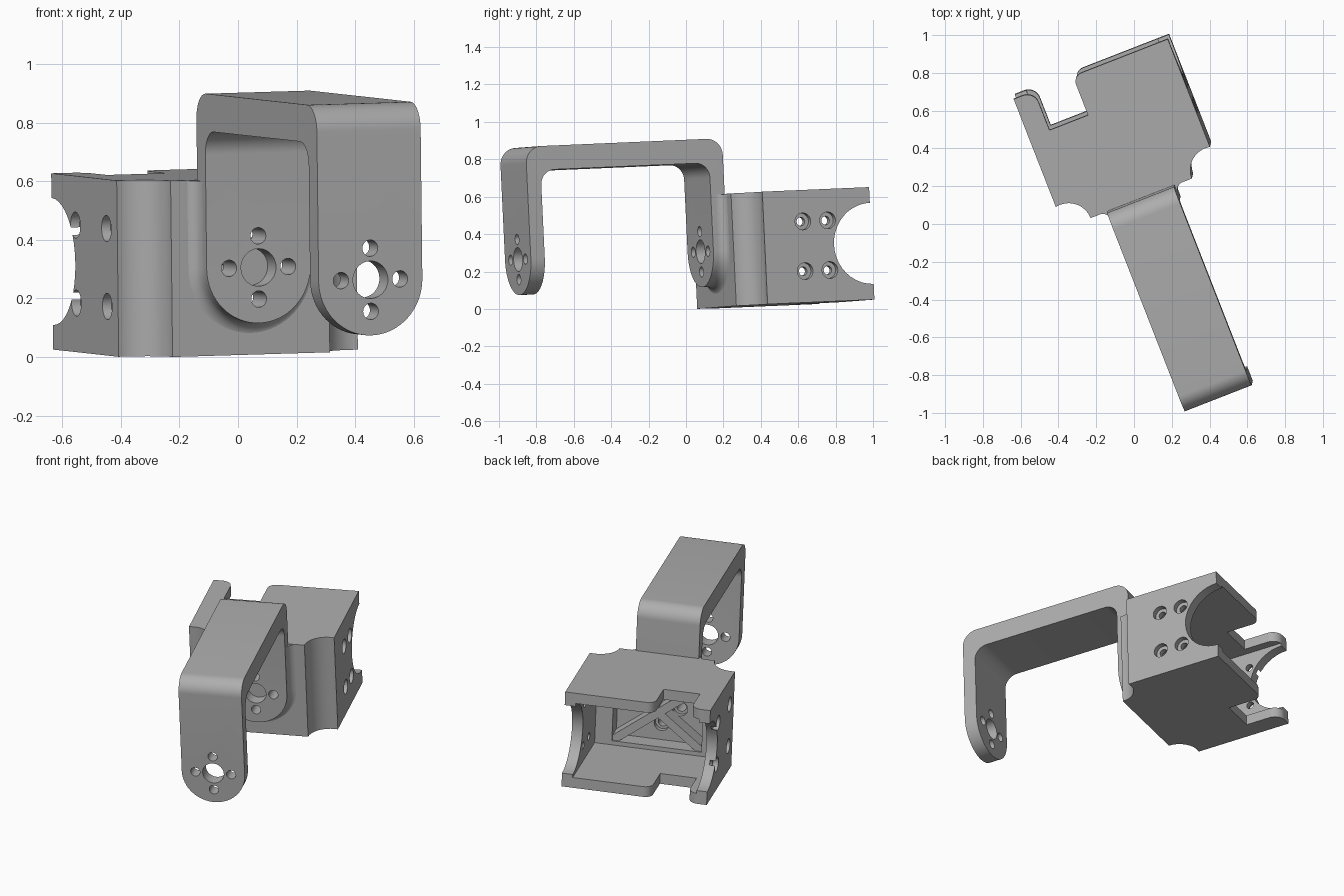
import bpy, bmesh, math
from mathutils import Matrix, Euler, Vector

cube = bpy.data.objects.get("Cube")
if cube:
    bpy.data.objects.remove(cube)

grey = bpy.data.materials.new("plain grey")
grey.use_nodes = True
tone = (0.42, 0.42, 0.42, 1)
grey.diffuse_color = tone
grey.node_tree.nodes["Principled BSDF"].inputs["Base Color"].default_value = tone

# Placement of the whole bracket: turned and slightly tilted
PLACE = (Euler((math.radians(2.3), math.radians(-1.6), math.radians(21.3))).to_matrix().to_4x4()
         @ Matrix.Translation((0.102, 0, 0)))

HALF, HEIGHT, BACK, FRONT = 0.438, 0.602, 0.872, 0.137
MID = HEIGHT / 2
LEG_R = 0.19


def arc(cx, cy, r, start, end, n=12):
    angles = [math.radians(start + (end - start) * i / n) for i in range(n + 1)]
    return [(cx + r * math.cos(a), cy + r * math.sin(a)) for a in angles]


def circle(cx, cy, r, n=40):
    return arc(cx, cy, r, 0, 360, n)[:-1]


def point(p, axis, d):
    return Vector({"x": (d, *p), "y": (p[0], d, p[1]), "z": (*p, d)}[axis])


def loft(name, sections, axis):
    """Solid through matching outlines, given as (outline, distance)."""
    bm = bmesh.new()
    rings = [[bm.verts.new(point(p, axis, d)) for p in pts] for pts, d in sections]
    for a, b in zip(rings, rings[1:]):
        for i in range(len(a)):
            j = (i + 1) % len(a)
            bm.faces.new((a[i], a[j], b[j], b[i]))
    bm.faces.new(rings[0])
    bm.faces.new(rings[-1])
    bmesh.ops.recalc_face_normals(bm, faces=bm.faces)
    mesh = bpy.data.meshes.new(name)
    bm.to_mesh(mesh)
    bm.free()
    mesh.materials.append(grey)
    obj = bpy.data.objects.new(name, mesh)
    bpy.context.collection.objects.link(obj)
    return obj


def prism(name, pts, axis, lo, hi):
    return loft(name, [(pts, lo), (pts, hi)], axis)


def rect(x0, y0, x1, y1):
    return [(x0, y0), (x1, y0), (x1, y1), (x0, y1)]


def boolean(obj, cutter, operation="DIFFERENCE"):
    cutter.hide_render = True
    mod = obj.modifiers.new("cut", "BOOLEAN")
    mod.operation, mod.object, mod.solver = operation, cutter, "EXACT"
    bpy.context.view_layer.objects.active = obj
    bpy.ops.object.modifier_apply(modifier=mod.name)
    bpy.data.objects.remove(cutter)


def bore(obj, x, z, r, axis, lo, hi):
    boolean(obj, prism("bore_cutter", circle(x, z, r), axis, lo, hi))


def finish(obj):
    bpy.ops.object.select_all(action="DESELECT")
    obj.select_set(True)
    bpy.context.view_layer.objects.active = obj
    bpy.ops.object.shade_smooth_by_angle(angle=math.radians(30))
    obj.matrix_world = PLACE


def leg_outline(r, top):
    return arc(0, MID, r, 180, 360, 32) + [(r, top), (-r, top)]


SCREWS = [(0.108 * math.cos(a), MID + 0.108 * math.sin(a))
          for a in (0, math.pi / 2, math.pi, 1.5 * math.pi)]

# Housing: outline with scooped front corners
scoop = arc(-0.412, FRONT, 0.124, 102, 0, 16)
scoop[0] = (-HALF, scoop[0][1])
outline = scoop + [(-x, y) for x, y in reversed(scoop)] + [(HALF, BACK), (-HALF, BACK)]
housing = prism("housing", outline, "z", 0, HEIGHT)

# Open cavity and shallow pocket behind the front wall
wall, inner_front, pocket = 0.065, 0.325, 0.215
boolean(housing, prism("cavity", rect(-HALF + wall, wall, HALF - wall, HEIGHT - wall),
                       "y", inner_front, 1))
boolean(housing, prism("pocket", rect(-0.27, MID - 0.21, 0.27, MID + 0.21), "y", pocket, 0.4))

# Notch through both plates at the open end
notch = ([(-0.321, 0.65), (-0.102, 0.65)] + arc(-0.052, BACK - 0.05, 0.05, 180, 90)
         + [(-0.052, 0.95), (-0.386, 0.95)] + arc(-0.386, BACK - 0.065, 0.065, 90, 0))
boolean(housing, prism("notch", notch, "z", -0.1, 0.8))

# Round cut-outs and counterbored screw holes in the side walls
bore(housing, BACK, MID, 0.217, "x", -1, 1)
for side, rows in ((1, (0.483, 0.625)), (-1, (0.36, 0.65))):
    for y in rows:
        for z in (MID - 0.133, MID + 0.133):
            bore(housing, y, z, 0.023, "x", *sorted((side * 0.3, side * 0.5)))
            bore(housing, y, z, 0.045, "x", *sorted((side * 0.405, side * 0.5)))

# Diagonal ribs inside the pocket
ribs = []
for sign in (1, -1):
    run = Vector((0.27, 0.21 * sign))
    off = Vector((-run.y, run.x)).normalized() * 0.025
    c = Vector((0, MID))
    corners = [c - run - off, c + run - off, c + run + off, c - run + off]
    ribs.append(prism("diagonal_rib", [tuple(p) for p in corners],
                      "y", pocket - 0.01, inner_front - 0.01))

# Arm: bent strip with rounded legs
near, far, low, high, thick = -0.99, 0.139, 0.772, 0.9, 0.08
path = ([(near, 0)] + arc(near + 0.09, high - 0.09, 0.09, 180, 90)
        + arc(far - 0.09, high - 0.09, 0.09, 90, 0) + [(far, 0), (far - thick, 0)]
        + arc(far - thick - 0.08, low - 0.08, 0.08, 0, 90)
        + arc(near + thick + 0.08, low - 0.08, 0.08, 90, 180) + [(near + thick, 0)])
arm = prism("arm", path, "x", -0.3, 0.3)
boolean(arm, prism("leg_shape", leg_outline(LEG_R, 1.2), "y", -1.2, 0.5), "INTERSECT")

# Flared foot joining the rear leg to the housing
flare = 0.05
sections = []
for i in range(9):
    a = math.pi / 2 * i / 8
    sections.append((leg_outline(LEG_R + flare * (1 - math.sin(a)), HEIGHT - 0.002),
                     FRONT + 0.002 - flare * (1 - math.cos(a))))
foot = loft("flared_foot", sections, "y")

# Hub hole and four screw holes
for part in (arm, foot):
    bore(part, 0, MID, 0.064, "y", -1.2, 0.16)
    for x, z in SCREWS:
        bore(part, x, z, 0.028, "y", -1.2, 0.16)
for x, z in SCREWS:
    bore(housing, x, z, 0.028, "y", 0.1, 0.4)
    bore(housing, x, z, 0.045, "y", 0.185, 0.4)

for part in [housing, arm, foot] + ribs:
    finish(part)
